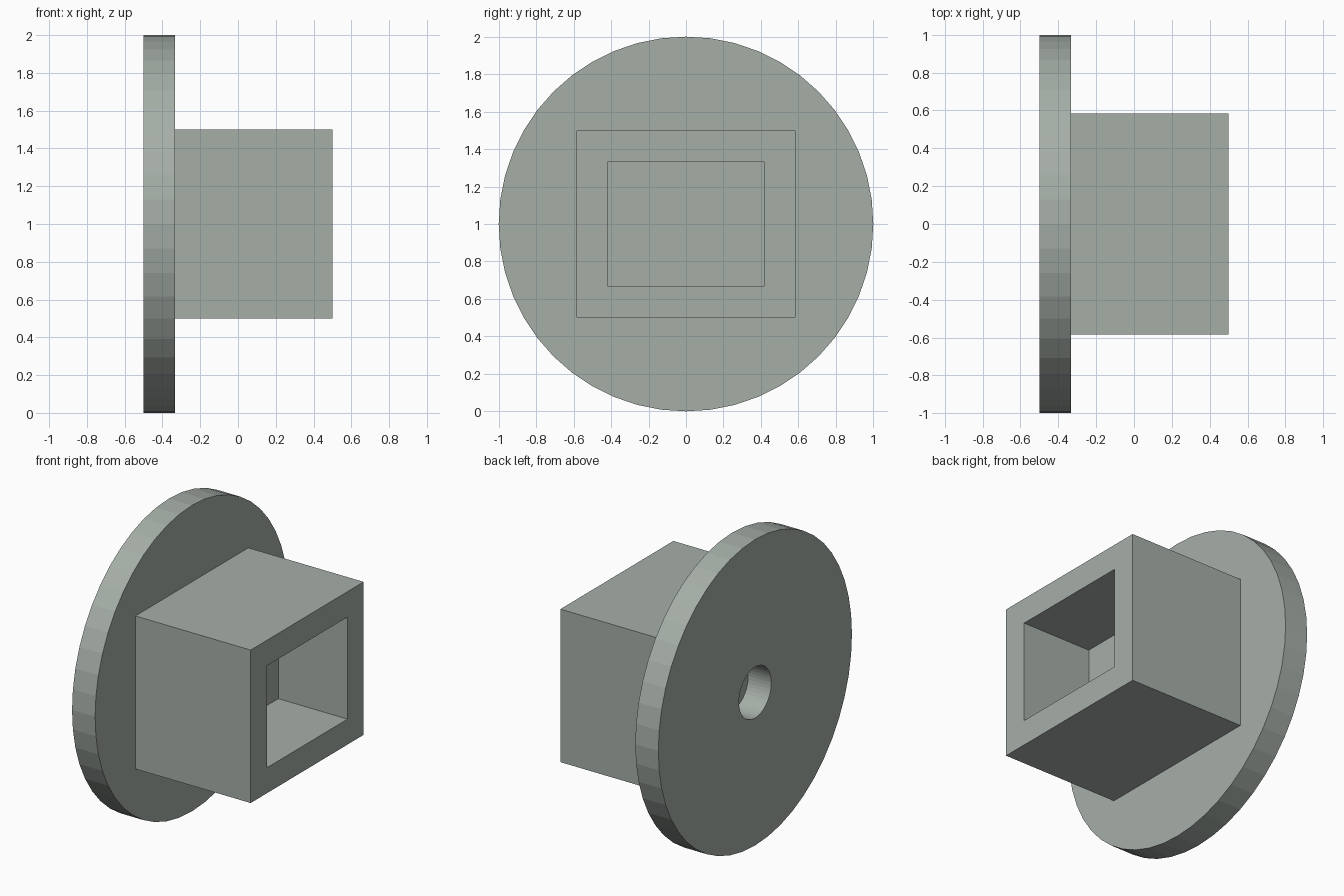
import bpy, bmesh, math
from mathutils import Vector, Matrix

if "Cube" in bpy.data.objects:
    bpy.data.objects.remove(bpy.data.objects["Cube"])

T = 1 / 6          # wall and plate thickness
CENTRE_Z = 1.0
SEGMENTS = 48

# Muted green-grey
paint = bpy.data.materials.new("green_grey")
paint.diffuse_color = (0.38, 0.425, 0.39, 1.0)
paint.use_nodes = True
paint.node_tree.nodes["Principled BSDF"].inputs["Base Color"].default_value = paint.diffuse_color


def make_object(name, bm):
    bmesh.ops.recalc_face_normals(bm, faces=bm.faces)
    mesh = bpy.data.meshes.new(name)
    bm.to_mesh(mesh)
    bm.free()
    mesh.materials.append(paint)
    obj = bpy.data.objects.new(name, mesh)
    bpy.context.collection.objects.link(obj)
    return obj


# Round plate with a small central hole: rectangle revolved about the x axis
bm = bmesh.new()
profile = [(-0.5, T), (-0.5, 1.0), (-0.5 + T, 1.0), (-0.5 + T, T)]
rings = []
for i in range(SEGMENTS):
    a = math.tau * i / SEGMENTS
    rings.append([bm.verts.new((x, r * math.cos(a), CENTRE_Z + r * math.sin(a)))
                  for x, r in profile])
for i, ring in enumerate(rings):
    nxt = rings[(i + 1) % SEGMENTS]
    for j in range(4):
        k = (j + 1) % 4
        bm.faces.new((ring[j], ring[k], nxt[k], nxt[j]))
make_object("round_plate", bm)

# Rectangular socket: block with a blind pocket in its outer face
bm = bmesh.new()
length = 1.0 - T
bmesh.ops.create_cube(bm, size=1, matrix=Matrix.Translation((0.5 - length / 2, 0, CENTRE_Z))
                      @ Matrix.Diagonal((length, 7 * T, 1.0, 1.0)))
bm.normal_update()
mouth = max(bm.faces, key=lambda f: f.calc_center_median().x)
bmesh.ops.inset_region(bm, faces=[mouth], thickness=T, use_even_offset=True)
floor = bmesh.ops.extrude_discrete_faces(bm, faces=[mouth])["faces"][0]
bmesh.ops.translate(bm, verts=floor.verts, vec=Vector((-0.5, 0, 0)))
make_object("socket_block", bm)
